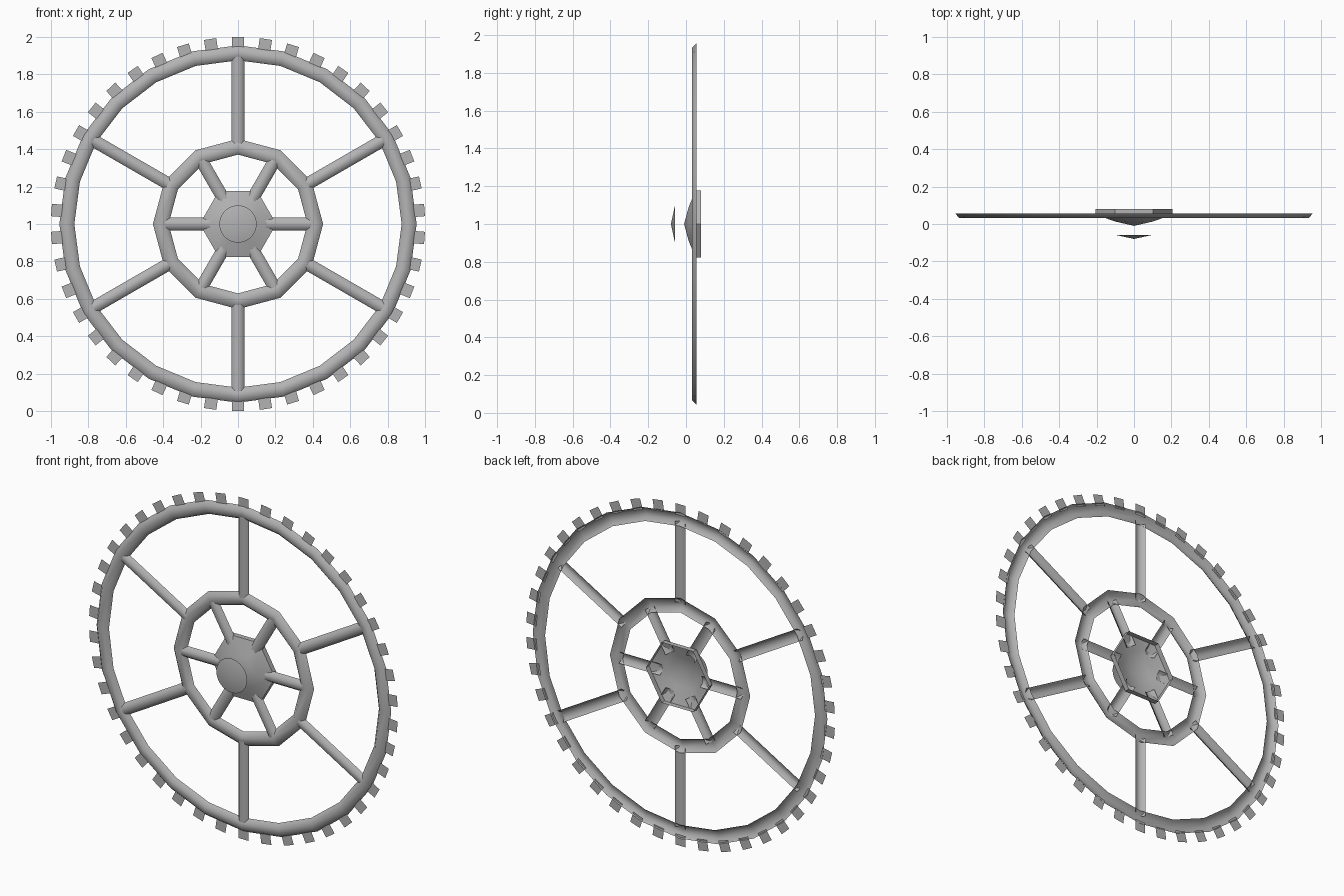
import bpy, bmesh, math
from mathutils import Vector, Matrix

if "Cube" in bpy.data.objects:
    bpy.data.objects.remove(bpy.data.objects["Cube"])

GREY = (0.45, 0.45, 0.45, 1)
steel = bpy.data.materials.new("mid grey metal")
steel.use_nodes = True
steel.diffuse_color = GREY
steel.node_tree.nodes["Principled BSDF"].inputs["Base Color"].default_value = GREY

CENTRE = Vector((0, 0, 1))
FRONT, BACK = 0.033, 0.055


def polar(r, angle, y):
    return CENTRE + Vector((r * math.cos(angle), y, r * math.sin(angle)))


def half_tube(w):
    """Open-backed cross-section: (offset, y) pairs."""
    return [(-w, BACK), (-w / 2, FRONT), (w / 2, FRONT), (w, BACK)]


def loft(bm, rows, closed=False):
    """Skin quads between rows of points."""
    vs = [[bm.verts.new(p) for p in row] for row in rows]
    pairs = list(zip(vs, vs[1:]))
    if closed:
        pairs.append((vs[-1], vs[0]))
    for a, b in pairs:
        for i in range(len(a) - 1):
            bm.faces.new((a[i], a[i + 1], b[i + 1], b[i]))


def finish(name, bm, smooth=True):
    """Weld, face the shell to the front, sharpen hard edges and link it."""
    bmesh.ops.remove_doubles(bm, verts=bm.verts, dist=0.0005)
    bm.normal_update()
    if sum(f.normal.y * f.calc_area() for f in bm.faces) > 0:
        bmesh.ops.reverse_faces(bm, faces=bm.faces)
    for f in bm.faces:
        f.smooth = smooth
    for e in bm.edges:
        if len(e.link_faces) == 2:
            e.smooth = e.calc_face_angle() < math.radians(55)
    mesh = bpy.data.meshes.new(name)
    bm.to_mesh(mesh)
    bm.free()
    mesh.materials.append(steel)
    bpy.context.collection.objects.link(bpy.data.objects.new(name, mesh))


def revolve(name, profile, sides):
    """Turn an (r, y) profile about the axle."""
    bm = bmesh.new()
    rows = [[polar(r, math.tau * k / sides, y) for r, y in profile] for k in range(sides)]
    loft(bm, rows, closed=True)
    finish(name, bm)


def spokes(name, start, end, w, first):
    """Six half-tube spokes radiating from the axle."""
    bm = bmesh.new()
    for k in range(6):
        turn = Matrix.Rotation(-(first + k * math.pi / 3), 4, 'Y')
        rows = [[CENTRE + turn @ Vector((r, y, o)) for o, y in half_tube(w)]
                for r in (start, end)]
        loft(bm, rows)
    finish(name, bm)


# Rims
revolve("outer_rim", [(0.915 + o, y) for o, y in half_tube(0.04)], 24)
revolve("inner_rim", [(0.413 + o, y) for o, y in half_tube(0.042)], 12)

# Spokes
spokes("outer_spokes", 0.42, 0.895, 0.034, math.pi / 2)
spokes("inner_spokes", 0.13, 0.395, 0.034, 0)

# Six-sided hub shell and the round cap floating before it
revolve("hub", [(0, -0.01), (0.1, 0.013), (0.205, 0.05), (0.205, 0.08)], 6)
revolve("hub_cap", [(0, -0.08), (0.1, -0.058)], 24)

# Flat teeth around the outer rim
bm = bmesh.new()
TEETH = 42
for k in range(TEETH):
    turn = Matrix.Rotation(math.tau * k / TEETH, 4, 'Y')
    loft(bm, [[CENTRE + turn @ Vector((x, 0.05, r)) for x in (-0.033, 0.033)]
              for r in (0.935, 1.0)])
finish("rim_teeth", bm, smooth=False)
